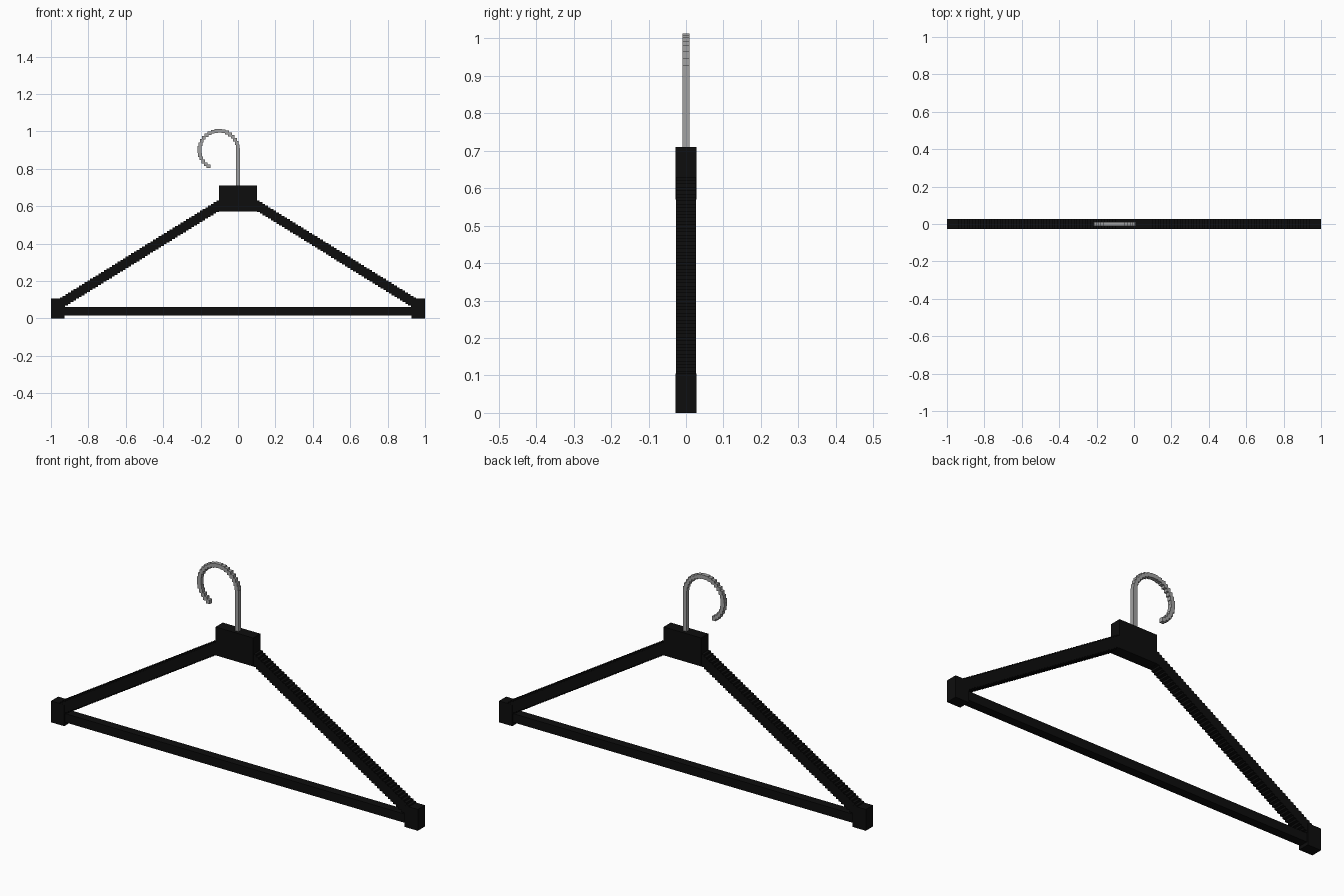
import bpy, bmesh, math
from mathutils import Vector, Matrix

cube = bpy.data.objects.get("Cube")
if cube:
    bpy.data.objects.remove(cube, do_unlink=True)


def material(name, color, metallic=0.0):
    m = bpy.data.materials.new(name)
    m.use_nodes = True
    m.diffuse_color = color
    bsdf = m.node_tree.nodes["Principled BSDF"]
    bsdf.inputs["Base Color"].default_value = color
    bsdf.inputs["Metallic"].default_value = metallic
    return m


black = material("black plastic", (0.004, 0.004, 0.004, 1))
grey = material("grey metal", (0.36, 0.36, 0.36, 1))


def boxes(name, centres, size, mat):
    """One object made of equal axis-aligned boxes at the given centres."""
    bm = bmesh.new()
    for c in centres:
        place = Matrix.Translation(c) @ Matrix.Diagonal((*size, 1))
        bmesh.ops.create_cube(bm, size=1, matrix=place)
    mesh = bpy.data.meshes.new(name)
    bm.to_mesh(mesh)
    bm.free()
    mesh.materials.append(mat)
    obj = bpy.data.objects.new(name, mesh)
    bpy.context.collection.objects.link(obj)
    return obj


DEPTH = 0.056

# Central block and lower bar
boxes("centre_block", [Vector((0, 0, 0.64))], (0.205, DEPTH, 0.14), black)
boxes("lower_bar", [Vector((0, 0, 0.038))], (1.9, 0.043, 0.043), black)

# Stepped sloping arms and end blocks
STEPS = 60
for side, label in ((1, "left"), (-1, "right")):
    low, high = Vector((side * 0.96, 0, 0.072)), Vector((side * 0.08, 0, 0.618))
    path = [low.lerp(high, i / STEPS) for i in range(STEPS + 1)]
    boxes(label + "_arm", path, (0.043, DEPTH - 0.002, 0.043), black)
    boxes(label + "_end_block", [Vector((side * 0.964, 0, 0.0525))],
          (0.072, DEPTH, 0.105), black)

# Hook: straight stem and a curl of small blocks
WIRE = 0.02
boxes("hook_stem", [Vector((0, 0, 0.805))], (WIRE, WIRE, 0.21), grey)
RADIUS, SWEEP, COUNT = 0.103, math.radians(238), 22
curl = []
for i in range(COUNT + 1):
    a = SWEEP * i / COUNT
    curl.append(Vector((RADIUS * (math.cos(a) - 1), 0, 0.9 + RADIUS * math.sin(a))))
boxes("hook_curl", curl, (WIRE, WIRE, WIRE), grey)
